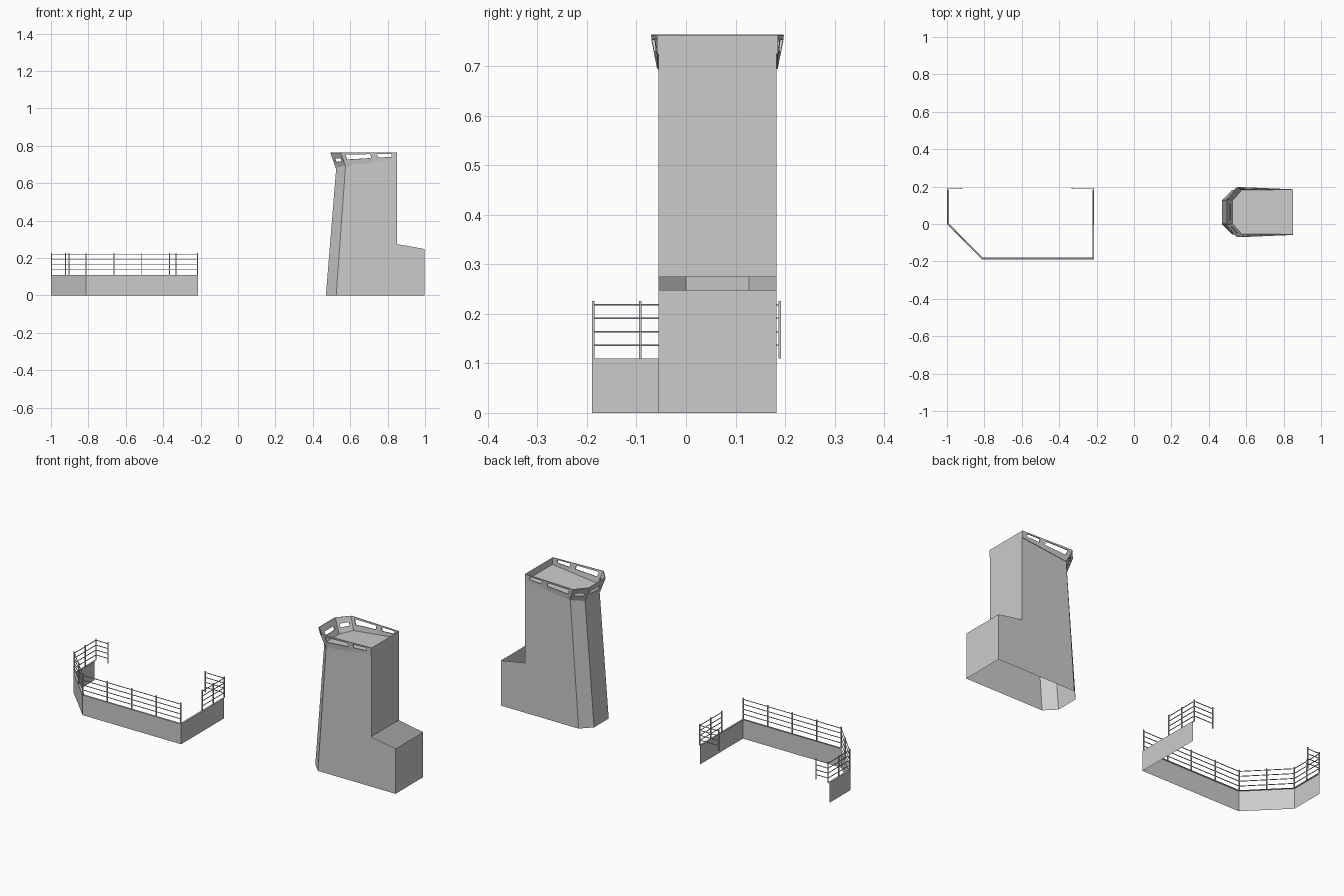
import bpy, bmesh
from mathutils import Vector

if "Cube" in bpy.data.objects:
    bpy.data.objects.remove(bpy.data.objects["Cube"])


def make_object(name, verts, faces, merge=True):
    mesh = bpy.data.meshes.new(name)
    mesh.from_pydata([tuple(v) for v in verts], [], faces)
    bm = bmesh.new()
    bm.from_mesh(mesh)
    if merge:
        bmesh.ops.remove_doubles(bm, verts=bm.verts, dist=1e-5)
    bmesh.ops.recalc_face_normals(bm, faces=bm.faces)
    bm.to_mesh(mesh)
    bm.free()
    obj = bpy.data.objects.new(name, mesh)
    bpy.context.collection.objects.link(obj)
    return obj


def polygons(name, polys):
    verts, faces = [], []
    for poly in polys:
        faces.append(list(range(len(verts), len(verts) + len(poly))))
        verts += poly
    return make_object(name, verts, faces)


def bar(verts, faces, a, b, size):
    # Square bar between two points
    a, b = Vector(a), Vector(b)
    d = (b - a).normalized()
    ref = Vector((0, 0, 1)) if abs(d.z) < 0.9 else Vector((0, 1, 0))
    s = d.cross(ref).normalized() * size / 2
    t = d.cross(s).normalized() * size / 2
    n = len(verts)
    for p in (a, b):
        verts += [p + s + t, p - s + t, p - s - t, p + s - t]
    faces += [[n + i, n + (i + 1) % 4, n + 4 + (i + 1) % 4, n + 4 + i] for i in range(4)]
    faces += [[n, n + 3, n + 2, n + 1], [n + 4, n + 5, n + 6, n + 7]]


# Bulwark wall: open sheet with a narrow ledge along its top
H = 0.11
outer = [(-1, 0.183), (-1, 0), (-0.812, -0.19), (-0.213, -0.19), (-0.213, 0.183)]
inner = [(-0.99, 0.183), (-0.99, 0.004), (-0.808, -0.18), (-0.223, -0.18), (-0.223, 0.183)]
walls, ledge = [], []
for i in range(4):
    a, b, c, d = outer[i], outer[i + 1], inner[i + 1], inner[i]
    walls.append([(*a, 0), (*b, 0), (*b, H), (*a, H)])
    ledge.append([(*a, H), (*b, H), (*c, H), (*d, H)])
polygons("bulwark_wall", walls)
polygons("bulwark_ledge", ledge)


# Railings: four bars and evenly spaced posts along each run
def railing(name, path, counts):
    verts, faces = [], []
    for k, (a, b) in enumerate(zip(path, path[1:])):
        for z in (0.137, 0.164, 0.191, 0.218):
            bar(verts, faces, (*a, z), (*b, z), 0.003)
        n = counts[k]
        for i in range(0 if k == 0 else 1, n + 1):
            x, y = Vector(a).lerp(Vector(b), i / n)
            bar(verts, faces, (x, y, H), (x, y, 0.226), 0.005)
    make_object(name, verts, faces, merge=False)


railing("railing_long", [(-0.923, 0.189), (-0.996, 0.189), (-0.996, 0.002),
                         (-0.812, -0.187), (-0.217, -0.187)], [1, 2, 2, 4])
railing("railing_short", [(-0.217, 0.0), (-0.217, 0.189), (-0.332, 0.189)], [2, 1])

# Tower: leaning faceted nose, open bottom and open-topped rear step
Y0, Y1, N0, N1 = -0.056, 0.183, 0.0, 0.127
XB, XS = 0.85, 0.997


def section(xn, zn, xc, zc, zb, flare=0.0):
    # Half-hexagon outline running from one rear corner round the nose to the other
    return [(XB, Y0, zb), (xc, Y0 - flare, zc), (xn, N0 - flare / 2, zn),
            (xn, N1 + flare / 2, zn), (xc, Y1 + flare, zc), (XB, Y1, zb)]


base = section(0.47, 0, 0.525, 0, 0)
neck = section(0.525, 0.682, 0.575, 0.694, 0.725)
crown = section(0.496, 0.763, 0.55, 0.763, 0.763, 0.013)

shell = [[base[i], base[i + 1], neck[i + 1], neck[i]] for i in (1, 2, 3)]
for y in (Y0, Y1):
    shell.append([(0.525, y, 0), (XS, y, 0), (XS, y, 0.248), (XB, y, 0.274),
                  (XB, y, 0.725), (0.575, y, 0.694)])
shell.append([(XS, Y0, 0), (XS, Y1, 0), (XS, Y1, 0.248), (XS, Y0, 0.248)])
shell.append([(XB, Y0, 0.274), (XB, Y1, 0.274), (XB, Y1, 0.763), (XB, Y0, 0.763)])
polygons("tower_shell", shell)

# Deck inside the rim
polygons("tower_deck", [[neck[0], neck[1], neck[4], neck[5]],
                        [neck[1], neck[2], neck[3], neck[4]]])


# Flared rim panels with slots
def slotted(p, q, r, s, us, v0, v1):
    # p-q lower edge, s-r upper edge; cells at odd u spans and middle v are open
    p, q, r, s = map(Vector, (p, q, r, s))
    at = lambda u, v: tuple(p.lerp(q, u).lerp(s.lerp(r, u), v))
    vs, us, out = [0, v0, v1, 1], [0] + us + [1], []
    for i in range(len(us) - 1):
        for j in range(3):
            if i % 2 and j == 1:
                continue
            out.append([at(us[i], vs[j]), at(us[i + 1], vs[j]),
                        at(us[i + 1], vs[j + 1]), at(us[i], vs[j + 1])])
    return out


side, corner = [0.1, 0.36, 0.48, 0.93], [0.2, 0.8]
slots = [(side, 0.45, 0.85), (corner, 0.36, 0.6), ([0.2, 0.8], 0.36, 0.6),
         (corner, 0.36, 0.6), ([0.07, 0.52, 0.64, 0.9], 0.45, 0.85)]
panels = []
for i, (us, v0, v1) in enumerate(slots):
    panels += slotted(neck[i], neck[i + 1], crown[i + 1], crown[i], us, v0, v1)
rim = polygons("tower_rim", panels)
mod = rim.modifiers.new("thickness", "SOLIDIFY")
mod.thickness = 0.005
mod.offset = 0
